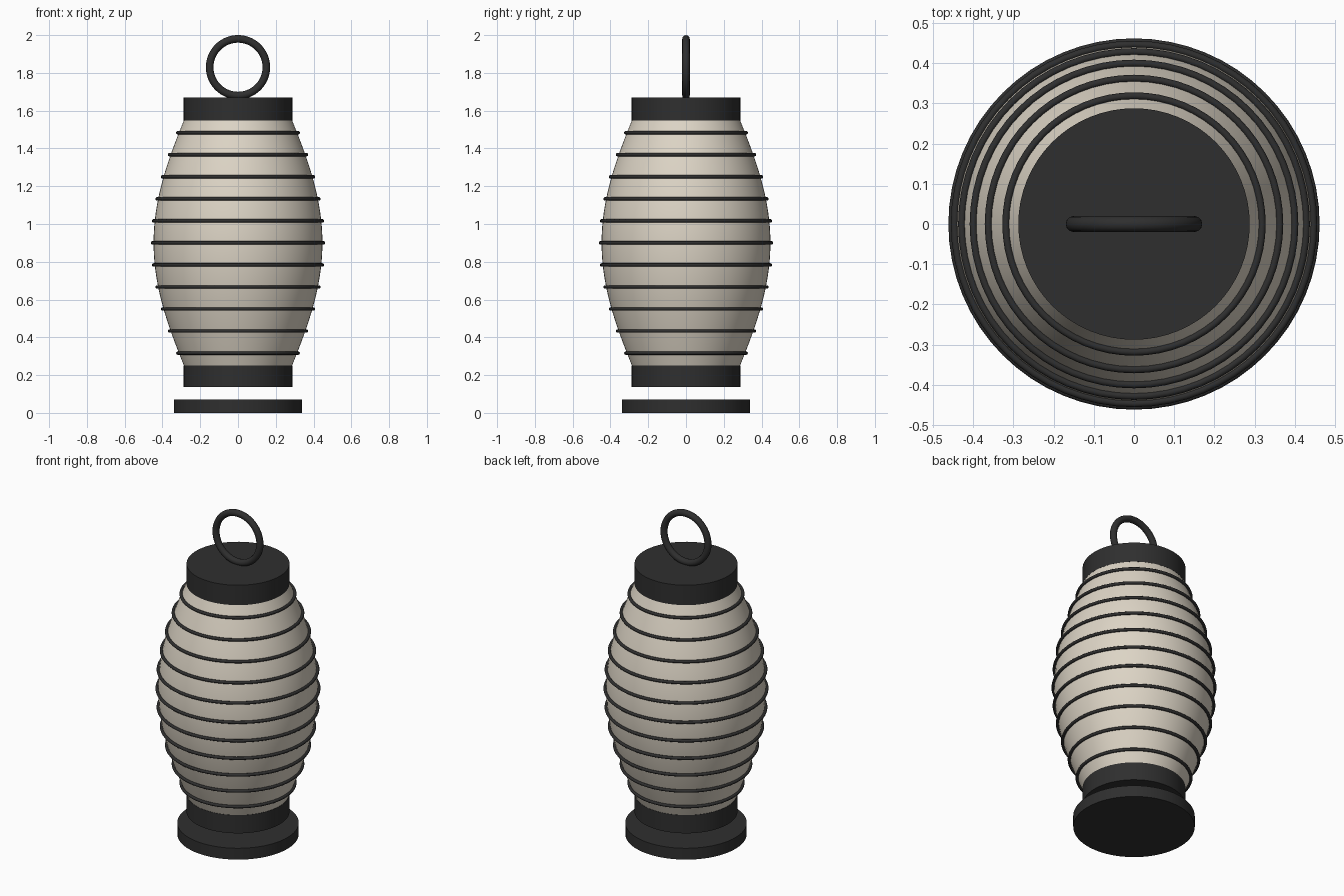
import bpy, math

if "Cube" in bpy.data.objects:
    bpy.data.objects.remove(bpy.data.objects["Cube"])


def material(name, rgb):
    m = bpy.data.materials.new(name)
    m.diffuse_color = (*rgb, 1)
    m.use_nodes = True
    m.node_tree.nodes["Principled BSDF"].inputs["Base Color"].default_value = m.diffuse_color
    return m


PAPER = material("cream paper", (0.72, 0.66, 0.56))
BLACK = material("black lacquer", (0.028, 0.028, 0.028))
Z0, Z1, RIBS = 0.20, 1.60, 11


def finish(obj, name, mat):
    obj.name = name
    obj.data.materials.clear()
    obj.data.materials.append(mat)
    bpy.ops.object.shade_smooth_by_angle(angle=math.radians(40))
    return obj


def disc(name, radius, low, high):
    bpy.ops.mesh.primitive_cylinder_add(vertices=64, radius=radius, depth=high - low,
                                        location=(0, 0, (low + high) / 2))
    return finish(bpy.context.object, name, BLACK)


def ring(name, major, minor, z, upright=False):
    bpy.ops.mesh.primitive_torus_add(major_radius=major, minor_radius=minor,
                                     major_segments=64, minor_segments=12,
                                     location=(0, 0, z),
                                     rotation=(math.pi / 2 if upright else 0, 0, 0))
    return finish(bpy.context.object, name, BLACK)


def shade_radius(t):
    return 0.266 + 0.181 * math.sin(math.pi * t)


# Bulging paper shade, a lathed sine profile
SEG, STEPS = 64, 48
verts, faces = [], []
for i in range(STEPS + 1):
    # starts and stops just inside the end caps
    z = 0.245 + (1.555 - 0.245) * i / STEPS
    r = shade_radius((z - Z0) / (Z1 - Z0))
    for j in range(SEG):
        a = 2 * math.pi * j / SEG
        verts.append((r * math.cos(a), r * math.sin(a), z))
for i in range(STEPS):
    for j in range(SEG):
        k = (j + 1) % SEG
        faces.append((i * SEG + j, i * SEG + k, (i + 1) * SEG + k, (i + 1) * SEG + j))
mesh = bpy.data.meshes.new("paper_shade")
mesh.from_pydata(verts, [], faces)
shade = bpy.data.objects.new("paper_shade", mesh)
bpy.context.collection.objects.link(shade)
bpy.ops.object.select_all(action='DESELECT')
shade.select_set(True)
bpy.context.view_layer.objects.active = shade
finish(shade, "paper_shade", PAPER)

# Hoops around the shade
for n in range(1, RIBS + 1):
    t = n / (RIBS + 1)
    ring(f"rib_{n}", shade_radius(t) + 0.006, 0.009, Z0 + (Z1 - Z0) * t)

# End caps, separate base plate and hanging ring
disc("bottom_cap", 0.288, 0.138, 0.25)
disc("top_cap", 0.288, 1.547, 1.67)
disc("base_plate", 0.34, 0.0, 0.07)
ring("hanging_ring", 0.15, 0.02, 1.83, upright=True)
